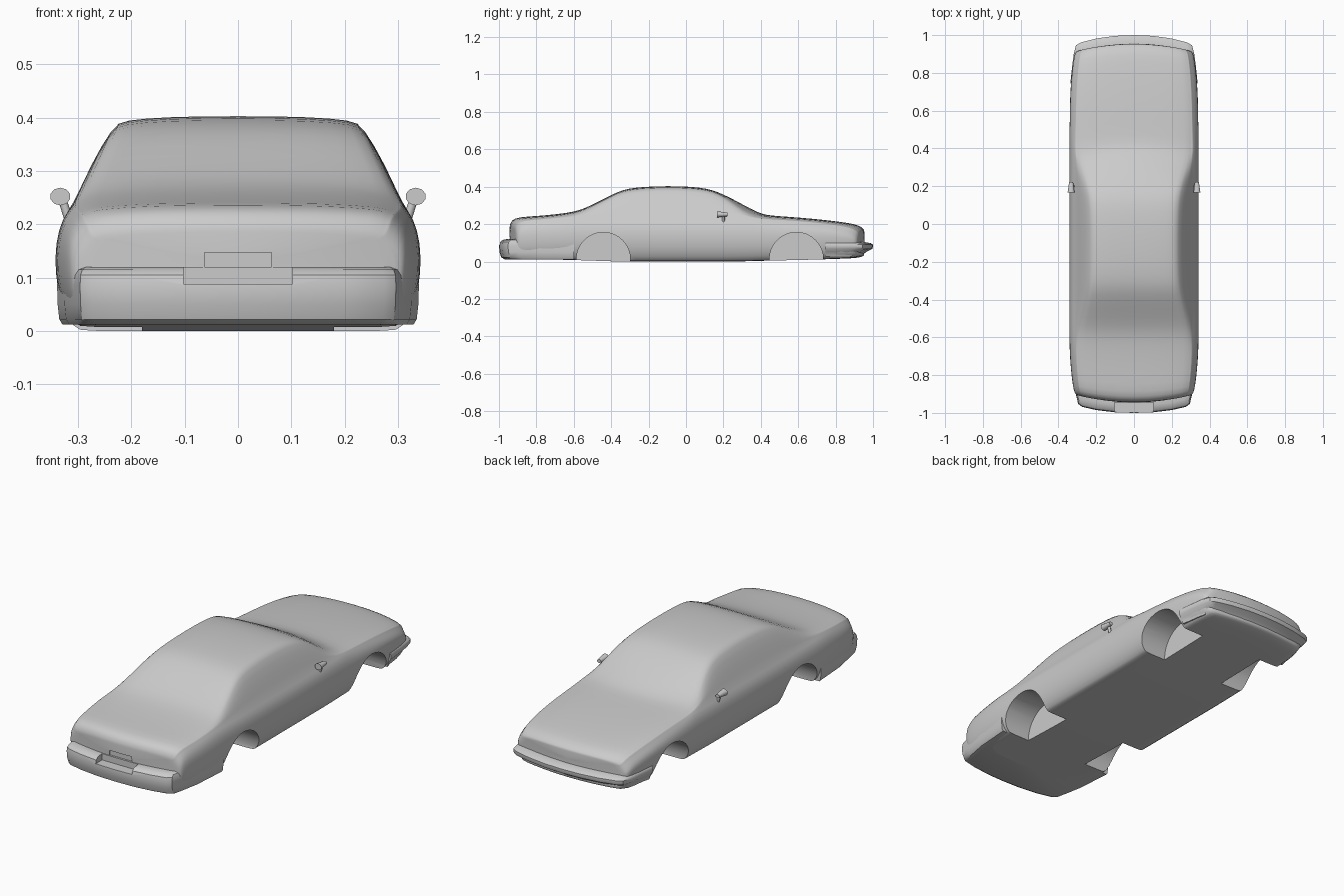
import bpy
import bmesh
from math import pi
from mathutils import Matrix

if "Cube" in bpy.data.objects:
    bpy.data.objects.remove(bpy.data.objects["Cube"], do_unlink=True)

paint = bpy.data.materials.new("plain_grey")
paint.use_nodes = True
grey = (0.6, 0.6, 0.6, 1)
paint.diffuse_color = grey
paint.node_tree.nodes["Principled BSDF"].inputs["Base Color"].default_value = grey


def make_object(name, bm):
    bmesh.ops.recalc_face_normals(bm, faces=bm.faces)
    mesh = bpy.data.meshes.new(name)
    bm.to_mesh(mesh)
    bm.free()
    mesh.materials.append(paint)
    obj = bpy.data.objects.new(name, mesh)
    bpy.context.collection.objects.link(obj)
    return obj


def activate(obj):
    bpy.ops.object.select_all(action="DESELECT")
    obj.select_set(True)
    bpy.context.view_layer.objects.active = obj


def subdivide(obj, levels=1):
    activate(obj)
    mod = obj.modifiers.new("round", "SUBSURF")
    mod.levels = levels
    bpy.ops.object.modifier_apply(modifier=mod.name)


def cut(obj, cutter):
    activate(obj)
    mod = obj.modifiers.new("cut", "BOOLEAN")
    mod.operation = "DIFFERENCE"
    mod.solver = "EXACT"
    mod.object = cutter
    bpy.ops.object.modifier_apply(modifier=mod.name)
    bpy.data.objects.remove(cutter, do_unlink=True)


def smooth(obj, angle=0.6):
    activate(obj)
    bpy.ops.object.shade_smooth_by_angle(angle=angle)


def box(name, size, centre):
    bm = bmesh.new()
    bmesh.ops.create_cube(bm, size=1, matrix=Matrix.Translation(centre) @ Matrix.Diagonal((*size, 1)))
    return make_object(name, bm)


def cylinder(name, r1, r2, depth, matrix, sides):
    bm = bmesh.new()
    bmesh.ops.create_cone(bm, cap_ends=True, segments=sides, radius1=r1, radius2=r2,
                          depth=depth, matrix=matrix)
    return make_object(name, bm)


def bridge(bm, a, b):
    n = len(a)
    for i in range(n):
        bm.faces.new((a[i], a[(i + 1) % n], b[(i + 1) % n], b[i]))


# Body stations along the length: y, top height, width factor, floor height
stations = [
    (-0.945, 0.195, 0.90, 0.02), (-0.935, 0.222, 0.92, 0.015), (-0.90, 0.238, 0.945, 0.014),
    (-0.80, 0.243, 0.975, 0.012), (-0.68, 0.254, 0.995, 0.01), (-0.60, 0.266, 1, 0.008),
    (-0.54, 0.284, 1, 0.006), (-0.45, 0.33, 1, 0.003), (-0.37, 0.371, 1, 0),
    (-0.31, 0.391, 1, 0), (-0.22, 0.4, 1, 0), (-0.10, 0.404, 1, 0), (0.02, 0.401, 1, 0),
    (0.11, 0.391, 1, 0), (0.17, 0.373, 1, 0), (0.26, 0.33, 1, 0), (0.35, 0.282, 1, 0.002),
    (0.41, 0.253, 1, 0.004), (0.46, 0.245, 1, 0.005), (0.60, 0.236, 0.995, 0.008),
    (0.75, 0.222, 0.98, 0.012), (0.87, 0.207, 0.95, 0.016), (0.93, 0.194, 0.925, 0.02),
    (0.955, 0.172, 0.90, 0.03),
]


def section(y, top, w, floor):
    """Closed ring of points around the body at one station."""
    belt = min(0.235, top - 0.02)
    edge_x = min(0.30, 0.305 - (top - 0.24) * 0.44)
    edge_z = max(top - 0.018, belt + 0.003)
    side = [(0, floor), (0.16, floor), (0.29, floor), (0.306, floor + 0.003), (0.333, 0.05),
            (0.343, 0.11), (0.342, min(0.165, belt - 0.04)), (0.329, belt - 0.022), (0.309, belt)]
    roof = [((0.309 + edge_x) / 2 + 0.006, (belt + edge_z) / 2), (edge_x, edge_z),
            (edge_x - 0.018, top - 0.008), (edge_x * 0.55, top - 0.001), (0, top)]
    screen = max(0, 1 - abs(y - 0.36) / 0.16) * 0.06
    half = [(x * w, 0, z) for x, z in side]
    half += [(x * w, -screen * (x / 0.3) ** 2, z) for x, z in roof]
    return half + [(-x, dy, z) for x, dy, z in half[-2:0:-1]]


def bow(x, y):
    """Curve the nose and tail in plan."""
    t = min(1, max(0, (abs(y) - 0.7) / 0.22))
    return y - (1 if y > 0 else -1) * 0.038 * t * (x / 0.3) ** 2


bm = bmesh.new()


def add_ring(station, scale=1):
    y = station[0]
    return [bm.verts.new((x * scale, bow(x * scale, y) + dy, 0.12 + (z - 0.12) * scale))
            for x, dy, z in section(*station)]


rings = [add_ring(s) for s in stations]
for a, b in zip(rings, rings[1:]):
    bridge(bm, a, b)
# Domed nose and tail panels
for end, station in ((rings[0], stations[0]), (rings[-1], stations[-1])):
    for scale in (0.92, 0.6, 0.3):
        inner = add_ring(station, scale)
        bridge(bm, end, inner)
        end = inner
    hub = bm.verts.new((0, station[0], 0.12))
    for i in range(len(end)):
        bm.faces.new((end[i], end[(i + 1) % len(end)], hub))
body = make_object("body_shell", bm)
subdivide(body)

# Wheel wells, front and rear on both sides
for y in (-0.442, 0.59):
    for s in (-1, 1):
        place = Matrix.Translation((s * 0.3, y, 0.012)) @ Matrix.Rotation(pi / 2, 4, "Y")
        cut(body, cylinder("well_cutter", 0.144, 0.144, 0.24, place, 32))
# Plate recess in the tail
cut(body, box("plate_cutter", (0.126, 0.06, 0.047), (0, -0.965, 0.1235)))
smooth(body)


def bumper(name, outline, levels):
    """Stack a plan outline through levels of (height, inset)."""
    bm = bmesh.new()
    plan = outline + [(-x, y) for x, y in outline[:0:-1]]
    sign = 1 if outline[0][1] > 0 else -1
    rows = []
    for z, inset in levels:
        rows.append([bm.verts.new((x * (1 - inset), y - sign * inset * (abs(y) > 0.8), z))
                     for x, y in plan])
    for a, b in zip(rows, rows[1:]):
        bridge(bm, a, b)
    bm.faces.new(rows[0])
    bm.faces.new(rows[-1])
    return make_object(name, bm)


rear = bumper("rear_bumper",
              [(0, -1), (0.1, -0.997), (0.2, -0.985), (0.275, -0.968), (0.296, -0.952),
               (0.308, -0.9), (0.326, -0.78), (0.339, -0.6)],
              [(0.012, 0.03), (0.022, 0.012), (0.05, 0.003), (0.085, 0), (0.105, 0.004),
               (0.115, 0.015), (0.12, 0.04)])
# Notch in the bumper under the plate
cut(rear, box("notch_cutter", (0.204, 0.07, 0.06), (0, -0.98, 0.118)))
smooth(rear)

front = bumper("front_bumper",
               [(0, 1), (0.1, 0.996), (0.2, 0.982), (0.28, 0.962), (0.308, 0.945),
                (0.319, 0.9), (0.327, 0.84), (0.337, 0.745)],
               [(0.026, 0.06), (0.04, 0.05), (0.052, 0.035), (0.068, 0.004), (0.078, 0),
                (0.09, 0), (0.098, 0.012), (0.104, 0.045)])
smooth(front)

# Door mirrors: tapered housing with a flat glass face, on a short stalk
for s, label in ((1, "left"), (-1, "right")):
    place = Matrix.Translation((s * 0.333, 0.195, 0.252)) @ Matrix.Rotation(-pi / 2, 4, "X")
    shape = Matrix.Diagonal((1.1, 0.95, 1, 1))
    smooth(cylinder(label + "_mirror_housing", 0.0175, 0.010, 0.056, place @ shape, 10), 0.8)
    lean = Matrix.Translation((s * 0.324, 0.2, 0.23)) @ Matrix.Rotation(s * 0.3, 4, "Y")
    smooth(cylinder(label + "_mirror_stalk", 0.008, 0.008, 0.034, lean, 8), 0.8)
